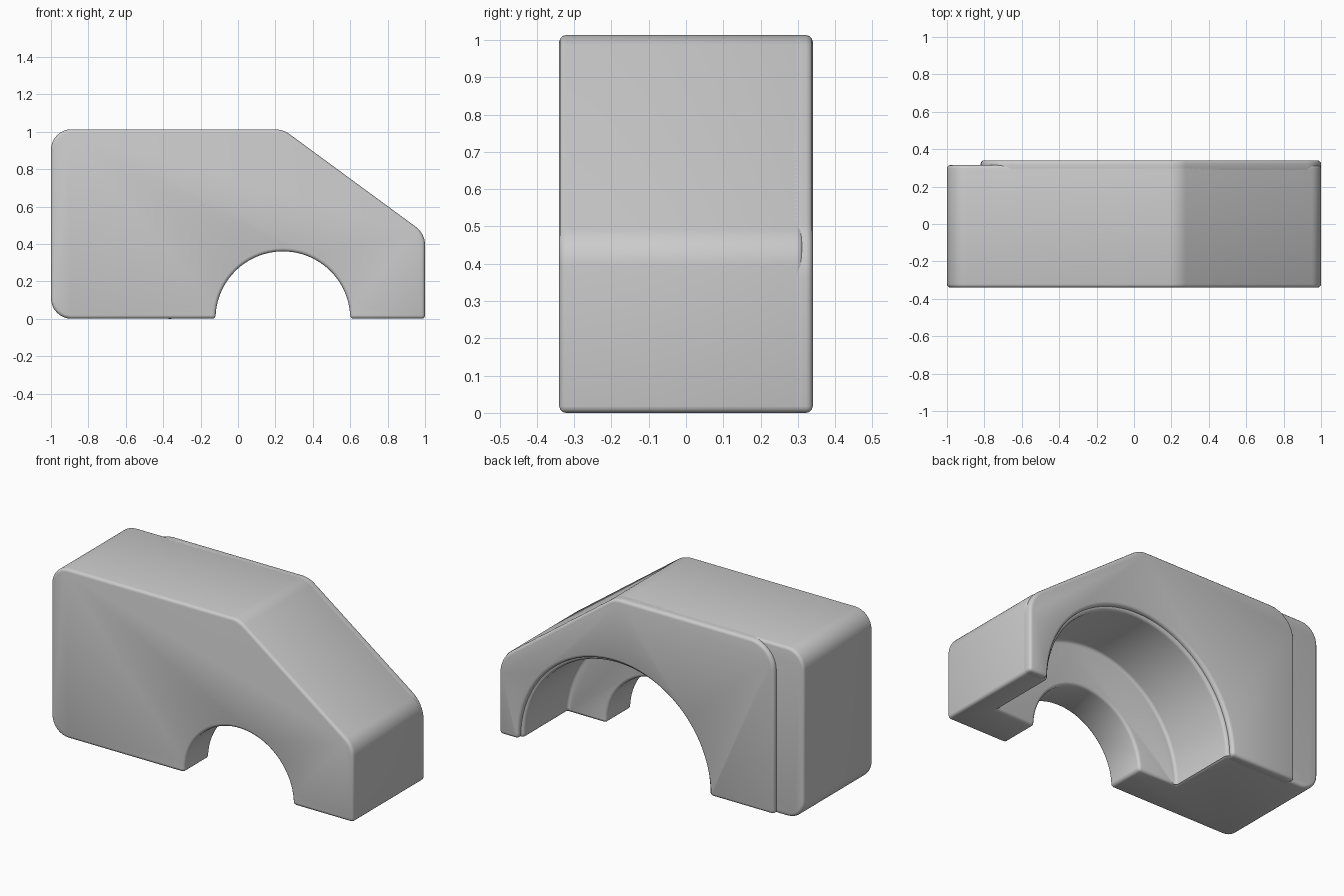
import bpy, bmesh, math
from mathutils import Vector

if "Cube" in bpy.data.objects:
    bpy.data.objects.remove(bpy.data.objects["Cube"])

ARCH_X = 0.24      # centre of the arched opening


def fillet(corner, before, after, r, steps=8):
    """Round one profile corner with radius r."""
    if r == 0:
        return [corner]
    a, b = (before - corner).normalized(), (after - corner).normalized()
    half = a.angle(b) / 2
    centre = corner + (a + b).normalized() * (r / math.sin(half))
    s = corner + a * (r / math.tan(half)) - centre
    e = corner + b * (r / math.tan(half)) - centre
    sweep = s.angle(e)
    return [centre + (s * math.sin(sweep * (1 - i / steps)) + e * math.sin(sweep * i / steps))
            / math.sin(sweep) for i in range(steps + 1)]


def arched_profile(corners, radius, steps=64):
    """Rounded outline plus a half circle cut into the base."""
    pts = [Vector((x, z)) for x, z, r in corners]
    n = len(pts)
    out = []
    for i, (x, z, r) in enumerate(corners):
        out += fillet(pts[i], pts[i - 1], pts[(i + 1) % n], r)
    for i in range(steps + 1):
        t = math.pi * i / steps
        out.append(Vector((ARCH_X + radius * math.cos(t), radius * math.sin(t))))
    return out


def extrude(name, profile, y0, y1):
    bm = bmesh.new()
    face = bm.faces.new([bm.verts.new((p.x, y0, p.y)) for p in profile])
    geo = bmesh.ops.extrude_face_region(bm, geom=[face])
    moved = [v for v in geo["geom"] if isinstance(v, bmesh.types.BMVert)]
    bmesh.ops.translate(bm, verts=moved, vec=(0, y1 - y0, 0))
    bmesh.ops.recalc_face_normals(bm, faces=bm.faces)
    me = bpy.data.meshes.new(name)
    bm.to_mesh(me)
    bm.free()
    ob = bpy.data.objects.new(name, me)
    bpy.context.collection.objects.link(ob)
    return ob


def finish(ob, width):
    """Soften the rims, apply modifiers and shade smooth."""
    b = ob.modifiers.new("soft_edges", "BEVEL")
    b.width, b.segments = width, 3
    b.limit_method, b.angle_limit = "ANGLE", math.radians(40)
    b.use_clamp_overlap = False
    bpy.ops.object.select_all(action="DESELECT")
    ob.select_set(True)
    bpy.context.view_layer.objects.active = ob
    for m in list(ob.modifiers):
        bpy.ops.object.modifier_apply(modifier=m.name)
    bpy.ops.object.shade_smooth_by_angle(angle=math.radians(35))


# main housing: corners run from bottom right, along the base gap, clockwise
housing = extrude("housing", arched_profile(
    [(-1, 0, 0.11), (-1, 1.013, 0.11), (0.24, 1.013, 0.14),
     (1, 0.455, 0.12), (1, 0, 0)], 0.36), -0.34, 0.315)

# wider recess cut from the back
cut = [Vector((ARCH_X + 0.615 * math.cos(math.tau * i / 128),
               0.615 * math.sin(math.tau * i / 128))) for i in range(128)]
cutter = extrude("recess_cutter", cut, -0.10, 0.6)
cutter.hide_render = True
m = housing.modifiers.new("recess", "BOOLEAN")
m.operation, m.object, m.solver = "DIFFERENCE", cutter, "EXACT"
finish(housing, 0.018)
bpy.data.objects.remove(cutter)

# thin raised plate on the back
plate = extrude("back_plate", arched_profile(
    [(-0.82, 0, 0), (-0.82, 1.013, 0.16), (0.24, 1.013, 0.14),
     (1, 0.455, 0.18), (1, 0, 0)], 0.635), 0.27, 0.34)
finish(plate, 0.018)
